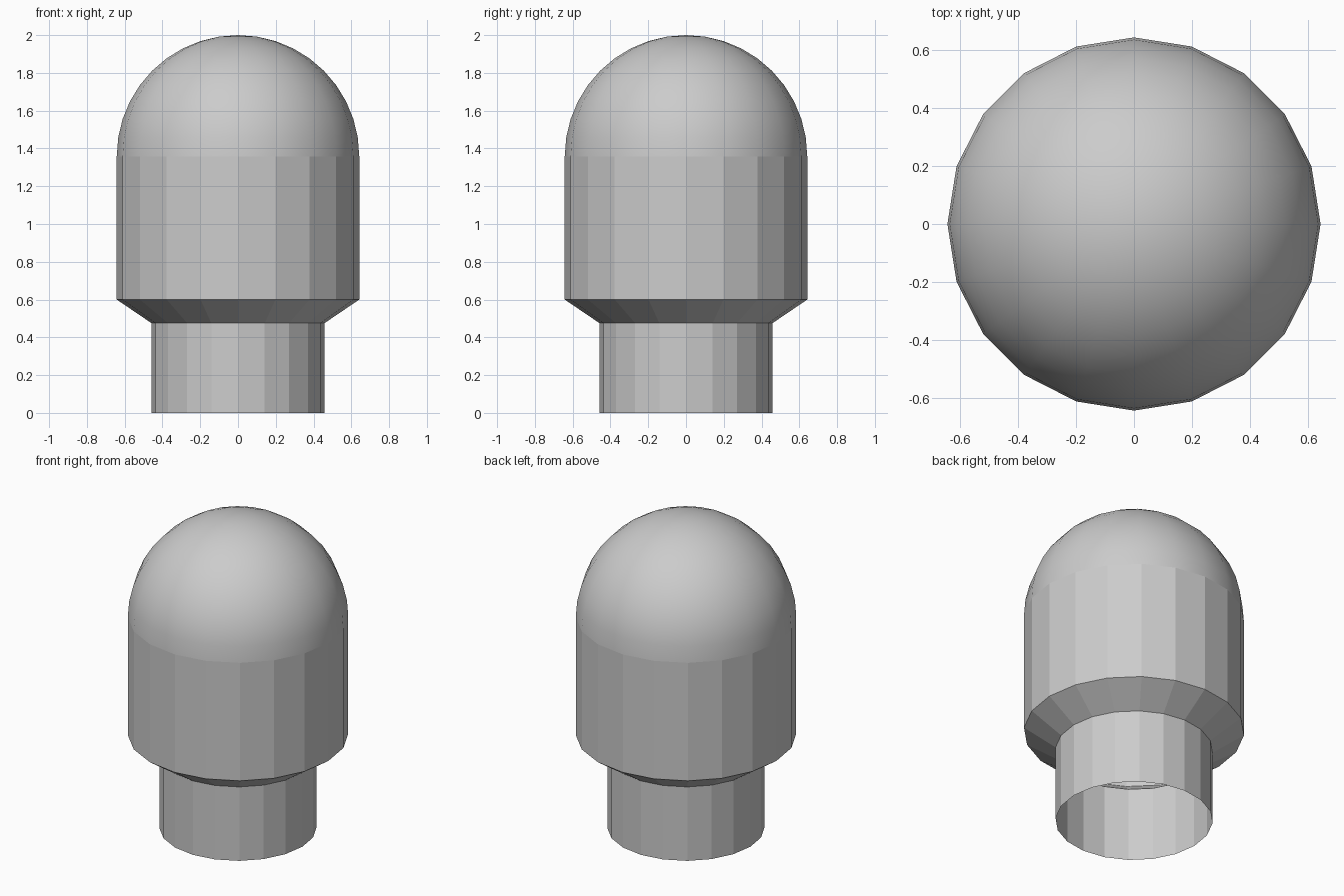
import bpy, bmesh, math

if "Cube" in bpy.data.objects:
    bpy.data.objects.remove(bpy.data.objects["Cube"])

SIDES = 20
R_BODY, R_NECK = 0.642, 0.458
Z_NECK, Z_SHOULDER, Z_DOME = 0.475, 0.6, 1.358


def lathe(name, profile, smooth=False):
    """Revolve (radius, z) points, listed bottom to top, into an open shell."""
    bm = bmesh.new()
    rings = []
    for r, z in profile:
        if r < 1e-4:
            rings.append([bm.verts.new((0, 0, z))] * SIDES)
        else:
            rings.append([bm.verts.new((r * math.cos(2 * math.pi * i / SIDES),
                                        r * math.sin(2 * math.pi * i / SIDES), z))
                          for i in range(SIDES)])
    for low, high in zip(rings, rings[1:]):
        for i in range(SIDES):
            j = (i + 1) % SIDES
            corners = list(dict.fromkeys((low[i], low[j], high[j], high[i])))
            bm.faces.new(corners).smooth = smooth
    mesh = bpy.data.meshes.new(name)
    bm.to_mesh(mesh)
    bm.free()
    obj = bpy.data.objects.new(name, mesh)
    bpy.context.collection.objects.link(obj)
    return obj


# Faceted hollow shell: open neck, flared shoulder, straight body
lathe("neck_and_body", [(R_NECK, 0), (R_NECK, Z_NECK),
                        (R_BODY, Z_SHOULDER), (R_BODY, Z_DOME)])

# Smooth hemispherical dome
STEPS = 10
dome = [(R_BODY * math.cos(k * math.pi / 2 / STEPS),
         Z_DOME + R_BODY * math.sin(k * math.pi / 2 / STEPS))
        for k in range(STEPS + 1)]
lathe("dome", dome, smooth=True)
